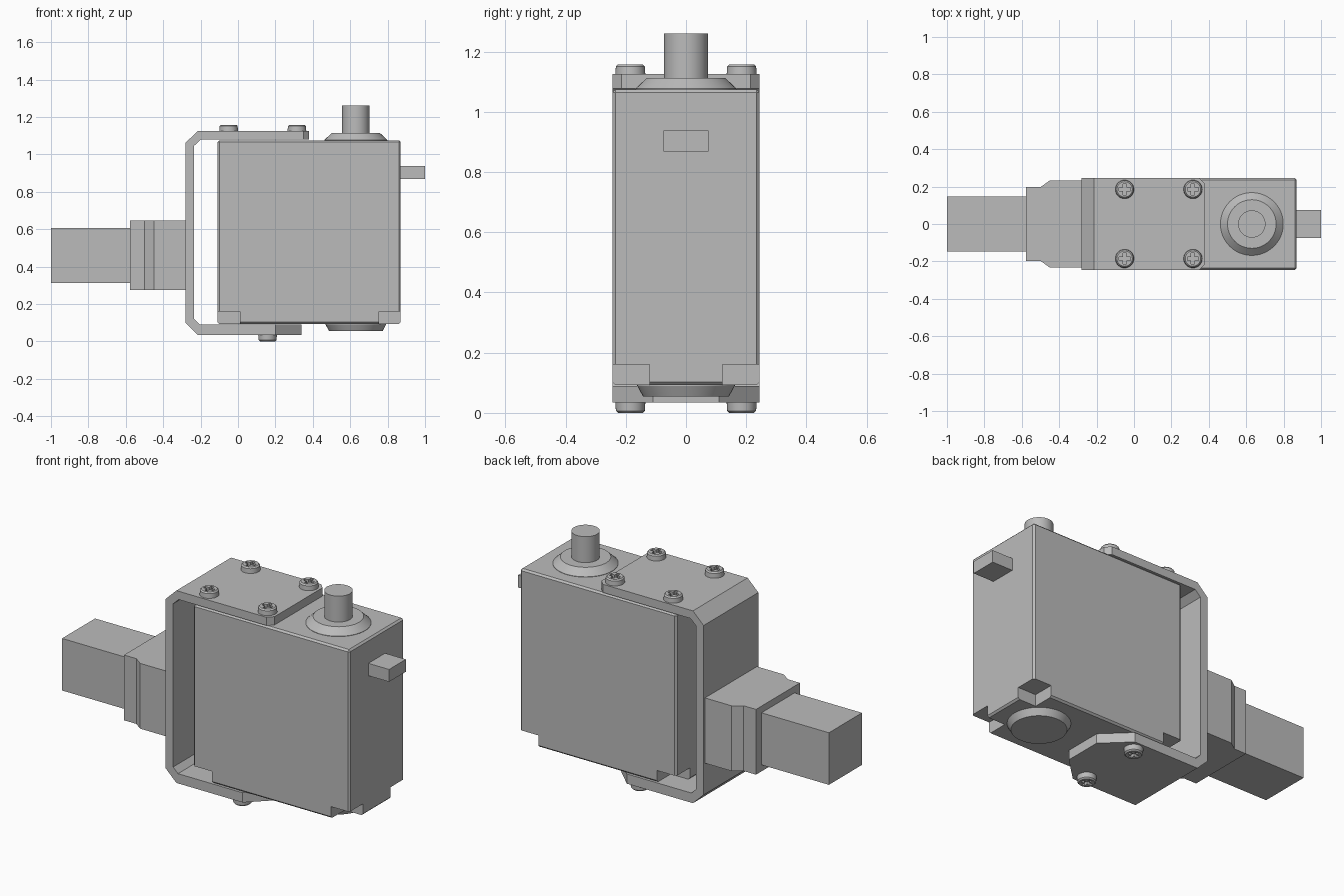
import bpy, bmesh, math
from mathutils import Vector

old = bpy.data.objects.get("Cube")
if old:
    bpy.data.objects.remove(old, do_unlink=True)

grey = bpy.data.materials.new("plain grey")
grey.use_nodes = True
colour = (0.5, 0.5, 0.5, 1)
grey.diffuse_color = colour
for node in grey.node_tree.nodes:
    if node.type == "BSDF_PRINCIPLED":
        node.inputs["Base Color"].default_value = colour


def finish(name, bm):
    bmesh.ops.recalc_face_normals(bm, faces=bm.faces[:])
    mesh = bpy.data.meshes.new(name)
    bm.to_mesh(mesh)
    bm.free()
    mesh.materials.append(grey)
    ob = bpy.data.objects.new(name, mesh)
    bpy.context.collection.objects.link(ob)
    return ob


def activate(ob):
    bpy.ops.object.select_all(action="DESELECT")
    ob.select_set(True)
    bpy.context.view_layer.objects.active = ob


def box(name, x, y, z):
    bm = bmesh.new()
    bmesh.ops.create_cube(bm, size=1)
    for v in bm.verts:
        v.co = [(r[0] + r[1]) / 2 + c * (r[1] - r[0]) for c, r in zip(v.co, (x, y, z))]
    return finish(name, bm)


def prism(name, outline, axis, low, high):
    """Extrude an outline along y (points are x, z) or z (points are x, y)."""
    bm = bmesh.new()
    at = (lambda a, b: (a, low, b)) if axis == "y" else (lambda a, b: (a, b, low))
    face = bm.faces.new([bm.verts.new(at(a, b)) for a, b in outline])
    grown = bmesh.ops.extrude_face_region(bm, geom=[face])["geom"]
    shift = Vector((0, high - low, 0)) if axis == "y" else Vector((0, 0, high - low))
    bmesh.ops.translate(bm, vec=shift, verts=[g for g in grown if isinstance(g, bmesh.types.BMVert)])
    return finish(name, bm)


def lathe(name, x, y, profile, sides=48):
    """Closed turned part from (radius, z) rings."""
    bm = bmesh.new()
    rings = []
    for r, z in profile:
        rings.append([bm.verts.new((x + r * math.cos(i * math.tau / sides),
                                    y + r * math.sin(i * math.tau / sides), z)) for i in range(sides)])
    for a, b in zip(rings, rings[1:]):
        for i in range(sides):
            j = (i + 1) % sides
            bm.faces.new((a[i], a[j], b[j], b[i]))
    bm.faces.new(rings[0])
    bm.faces.new(rings[-1])
    ob = finish(name, bm)
    activate(ob)
    bpy.ops.object.shade_smooth_by_angle(angle=math.radians(25))
    return ob


def cut(ob, cutters):
    for c in cutters:
        c.hide_render = True
        mod = ob.modifiers.new("cut", "BOOLEAN")
        mod.operation = "DIFFERENCE"
        mod.solver = "EXACT"
        mod.object = c
        activate(ob)
        bpy.ops.object.modifier_apply(modifier=mod.name)
        bpy.data.objects.remove(c, do_unlink=True)


W = 0.245  # half width of housing and bracket

# Housing with fine chamfers and four notched lower corners
housing = box("housing", (-0.11, 0.87), (-W, W), (0.093, 1.075))
bevel = housing.modifiers.new("chamfer", "BEVEL")
bevel.width = 0.01
bevel.segments = 1
activate(housing)
bpy.ops.object.modifier_apply(modifier=bevel.name)
cut(housing, [box("notch", xs, ys, (0, 0.16))
              for xs in ((-0.3, 0.01), (0.755, 1))
              for ys in ((-0.4, -0.122), (0.122, 0.4))])

# Folded C-shaped bracket, then trimmed plate corners
bracket = prism("bracket", [
    (0.38, 1.125), (-0.215, 1.125), (-0.282, 1.06), (-0.282, 0.1),
    (-0.215, 0.035), (0.34, 0.035), (0.34, 0.09), (-0.205, 0.09),
    (-0.235, 0.12), (-0.235, 1.045), (-0.2, 1.078), (0.38, 1.078)], "y", -W, W)
trims = []
for s in (-1, 1):
    trims.append(prism("trim", [(0.33, s * 0.265), (0.4, s * 0.195), (0.5, s * 0.4)], "z", 0.9, 1.3))
    trims.append(prism("trim", [(0.18, s * 0.264), (0.36, s * 0.091), (0.5, s * 0.5)], "z", -0.1, 0.3))
cut(bracket, trims)

# Shaft, its conical collar and the lower boss
lathe("upper_collar", 0.63, 0, [(0.168, 1.07), (0.168, 1.077), (0.13, 1.113)])
lathe("shaft", 0.63, 0, [(0.073, 1.08), (0.073, 1.26)])
lathe("lower_boss", 0.63, 0, [(0.143, 0.055), (0.162, 0.09), (0.162, 0.1)])

# Side peg
box("side_peg", (0.86, 1.0), (-0.075, 0.075), (0.868, 0.938))

# Stepped socket and square stem
socket = [(-0.282, 0.233), (-0.45, 0.233), (-0.5, 0.197), (-0.577, 0.197)]
prism("socket", socket + [(x, -y) for x, y in reversed(socket)], "z", 0.275, 0.645)
box("square_stem", (-1.0, -0.57), (-0.148, 0.148), (0.312, 0.607))


# Cross-recessed screws
def screw(name, x, y, base, top):
    up = 1 if top > base else -1
    head = lathe(name, x, y, [(0.05, base), (0.048, top - up * 0.007), (0.041, top)], 32)
    zs = sorted((top - up * 0.018, top + up * 0.02))
    a, b = 0.03, 0.009
    # one plus-shaped cutter outline
    quarter = [(a, -b), (a, b), (b, b)]
    plus = []
    for _ in range(4):
        plus += quarter
        quarter = [(-v, u) for u, v in quarter]
    cut(head, [prism("recess", [(x + u, y + v) for u, v in plus], "z", *zs)])


for side, y in (("right", -0.185), ("left", 0.185)):
    for place, x in (("inner", -0.05), ("outer", 0.315)):
        screw(f"top_screw_{place}_{side}", x, y, 1.125, 1.158)
    screw(f"bottom_screw_{side}", 0.158, y, 0.035, 0.0)
